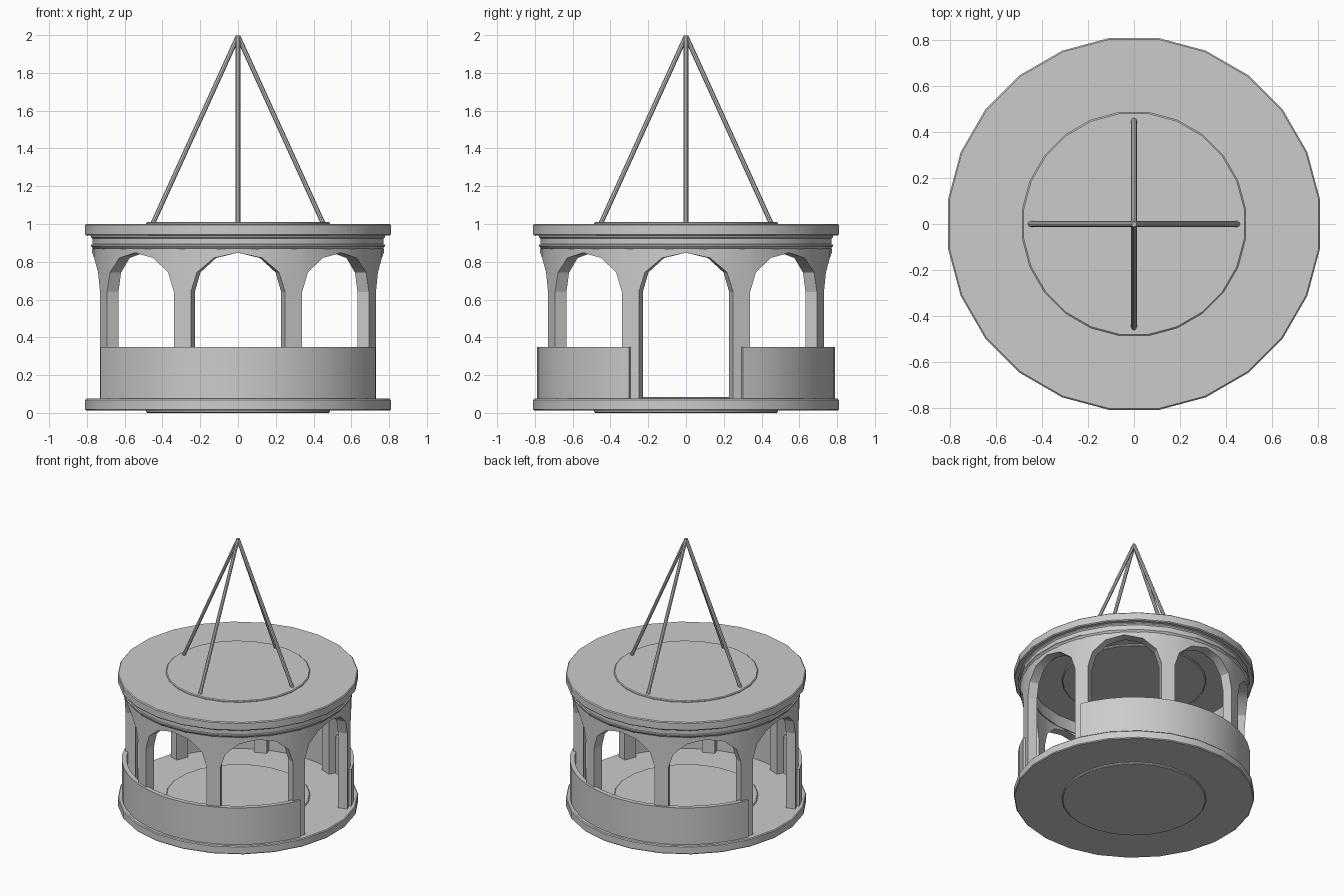
import bpy, bmesh
from math import sin, cos, pi, radians, sqrt
from mathutils import Vector

if "Cube" in bpy.data.objects:
    bpy.data.objects.remove(bpy.data.objects["Cube"])

SIDES = 24


def finish(name, bm):
    bmesh.ops.recalc_face_normals(bm, faces=bm.faces)
    me = bpy.data.meshes.new(name)
    bm.to_mesh(me)
    bm.free()
    ob = bpy.data.objects.new(name, me)
    bpy.context.collection.objects.link(ob)
    bpy.ops.object.select_all(action='DESELECT')
    ob.select_set(True)
    bpy.context.view_layer.objects.active = ob
    bpy.ops.object.shade_smooth_by_angle(angle=radians(30))
    return ob


def lathe(name, profile, solid):
    """Spin an (r, z) profile into 24 sides; solid caps the ends, else it is a closed ring."""
    bm = bmesh.new()
    rings = []
    for r, z in profile:
        rings.append([bm.verts.new((r * cos(2 * pi * (i + .5) / SIDES),
                                    r * sin(2 * pi * (i + .5) / SIDES), z)) for i in range(SIDES)])
    pairs = list(zip(rings, rings[1:]))
    if solid:
        bm.faces.new(rings[0])
        bm.faces.new(rings[-1])
    else:
        pairs.append((rings[-1], rings[0]))
    for a, b in pairs:
        for i in range(SIDES):
            j = (i + 1) % SIDES
            bm.faces.new((a[i], a[j], b[j], b[i]))
    return finish(name, bm)


def curved_wall(name, sections, r_in, r_out, closed=False):
    """Wall swept through (angle in degrees, bottom z, top z) sections."""
    bm = bmesh.new()
    loops = []
    for deg, z0, z1 in sections:
        a = radians(deg)
        loops.append([bm.verts.new((r * cos(a), r * sin(a), z))
                      for r, z in ((r_in, z0), (r_out, z0), (r_out, z1), (r_in, z1))])
    pairs = list(zip(loops, loops[1:]))
    if closed:
        pairs.append((loops[-1], loops[0]))
    else:
        bm.faces.new(loops[0])
        bm.faces.new(loops[-1])
    for a, b in pairs:
        for k in range(4):
            m = (k + 1) % 4
            bm.faces.new((a[k], a[m], b[m], b[k]))
    return finish(name, bm)


# Floor and roof slabs with their slightly proud centre discs
for part, z0, z1 in (("floor", .013, .075), ("roof", .938, 1.0)):
    b = .006
    lathe(part + "_slab", [(.816 - b, z0), (.816, z0 + b), (.816, z1 - b), (.816 - b, z1)], True)
    lathe(part + "_disc", [(.484, z0 - .013), (.49, z0 - .008), (.49, z1 + .005), (.484, z1 + .01)], True)

# Moulded band under the roof
lathe("cornice_band", [(.70, .85), (.763, .858), (.785, .882), (.785, .89), (.777, .893),
                       (.777, .922), (.785, .93), (.785, .94), (.70, .94)], False)

# Arcade: eight arches, centred every 45 degrees, springing from the columns
SPRING, APEX, TOP, HALF = .64, .848, .87, 18.9
R_IN, R_OUT = .705, .772
arch = []
for bay in range(8):
    for k in range(7):
        t = pi - pi * k / 6
        arch.append((45 * bay + HALF * cos(t), SPRING + (APEX - SPRING) * sin(t), TOP))
curved_wall("arcade_arches", arch, R_IN, R_OUT, closed=True)

# Columns
for n in range(8):
    mid = 45 * n + 22.5
    w = 22.5 - HALF
    curved_wall(f"column_{n + 1}", [(mid - w, .07, SPRING), (mid + w, .07, SPRING)], R_IN, R_OUT)

# Front and back parapets, leaving doorways on both sides
for side, mid in (("front", 270), ("back", 90)):
    curved_wall(side + "_parapet", [(mid - 67.5 + 7.5 * k, .07, .35) for k in range(19)], .755, .788)

# Four hanging rods meeting at the top
for n in range(4):
    a = n * pi / 2
    foot, tip = Vector((.45 * cos(a), .45 * sin(a), 1.005)), Vector((0, 0, 1.995))
    d = tip - foot
    bm = bmesh.new()
    bmesh.ops.create_cone(bm, cap_ends=True, segments=8, radius1=.0125, radius2=.0125, depth=d.length)
    bmesh.ops.rotate(bm, verts=bm.verts, matrix=d.to_track_quat('Z', 'Y').to_matrix())
    bmesh.ops.translate(bm, verts=bm.verts, vec=(foot + tip) / 2)
    finish(f"hanging_rod_{n + 1}", bm)
